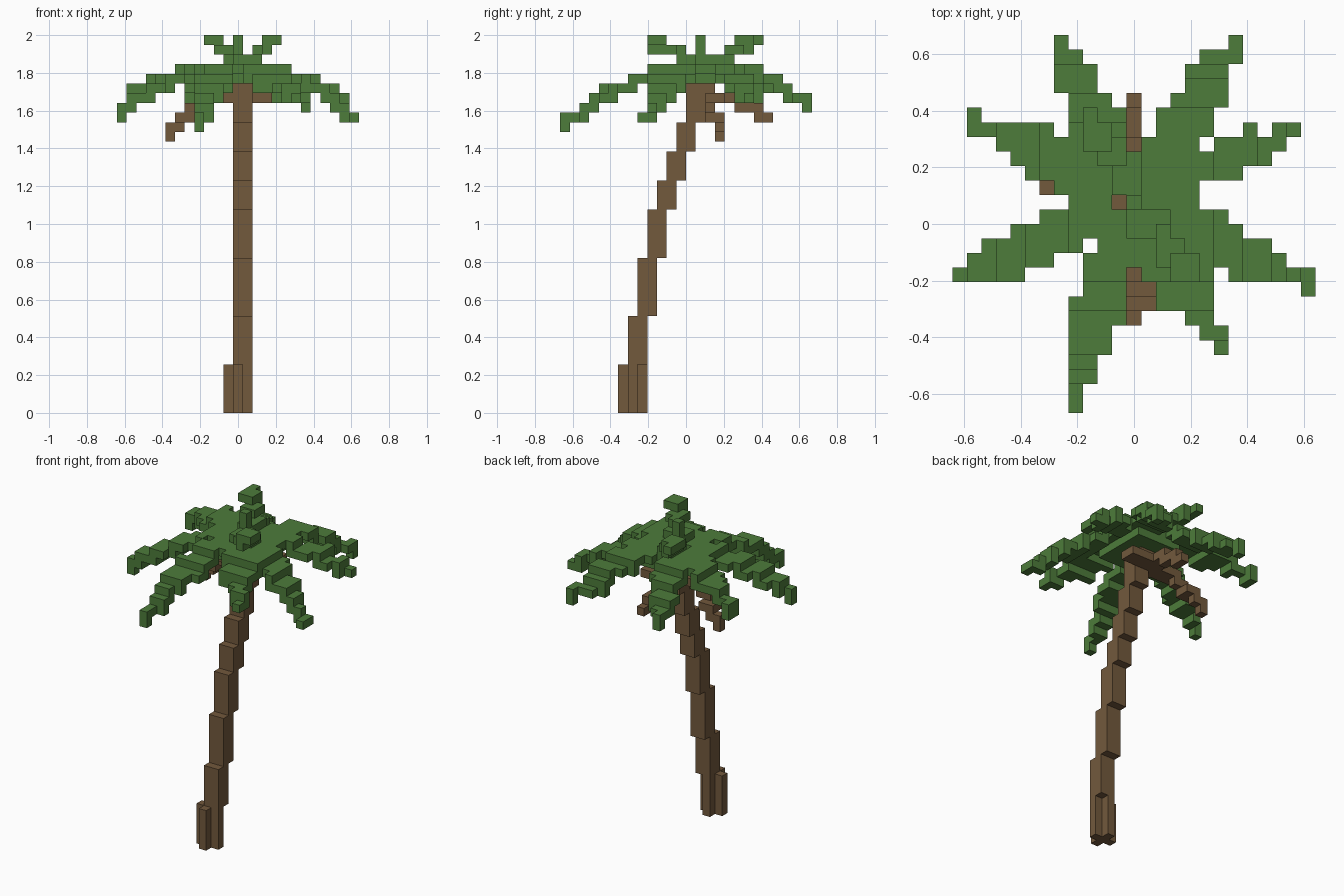
import bpy
import bmesh
from mathutils import Vector

cube = bpy.data.objects.get("Cube")
if cube:
    bpy.data.objects.remove(cube, do_unlink=True)

U = 2 / 39  # size of one block


def material(name, rgb):
    m = bpy.data.materials.new(name)
    m.use_nodes = True
    m.diffuse_color = (*rgb, 1)
    bsdf = m.node_tree.nodes["Principled BSDF"]
    bsdf.inputs["Base Color"].default_value = (*rgb, 1)
    bsdf.inputs["Roughness"].default_value = 0.9
    return m


GREEN = material("leaf green", (0.075, 0.20, 0.043))
BROWN = material("bark brown", (0.17, 0.10, 0.046))


def box(x, y, z):
    """Cells of a box, from inclusive (low, high) block ranges."""
    return {(i, j, k) for i in range(x[0], x[1] + 1)
            for j in range(y[0], y[1] + 1) for k in range(z[0], z[1] + 1)}


def build(name, cells, mat):
    """Turn block cells into one mesh that has only the outer faces."""
    bm = bmesh.new()
    corners = {}

    def vert(p):
        key = tuple(round(c * 2) for c in p)
        if key not in corners:
            corners[key] = bm.verts.new(p * U)
        return corners[key]

    for cell in cells:
        centre = Vector(cell) + Vector((0, 0.5, 0.5))
        for axis in range(3):
            for sign in (-1, 1):
                n = Vector((0, 0, 0))
                n[axis] = sign
                if tuple(int(a + b) for a, b in zip(cell, n)) in cells:
                    continue
                a = Vector((0, 0, 0))
                a[(axis + 1) % 3] = 0.5
                b = n.cross(a)
                mid = centre + n * 0.5
                bm.faces.new([vert(mid + p) for p in (-a - b, a - b, a + b, b - a)])
    mesh = bpy.data.meshes.new(name)
    bm.to_mesh(mesh)
    bm.free()
    mesh.materials.append(mat)
    ob = bpy.data.objects.new(name, mesh)
    bpy.context.collection.objects.link(ob)
    return ob


def frond(name, along, start, step, rows, tip):
    """Drooping leaf: rows of (low, high, level) stepping outward on an axis."""
    cells = set()
    for n, (lo, hi, z) in enumerate(rows):
        p = start + n * step
        below = rows[n + 1][2] if n + 1 < len(rows) else tip
        across, depth = (lo, hi), (min(z, below), z)
        cells |= box((p, p), across, depth) if along == "x" else box(across, (p, p), depth)
    build(name, cells, GREEN)


# Flared base: a plus-shaped bundle of columns
build("trunk_base", box((-1, 1), (-6, -6), (0, 4)) | box((0, 0), (-7, -5), (0, 4)), BROWN)

# Leaning trunk: each segment shifts one block backward
levels = [5, 10, 16, 21, 24, 27, 30, 32]
trunk = set()
for n, (low, high) in enumerate(zip(levels, levels[1:])):
    trunk |= box((0, 1), (n - 6, n - 5), (low, high - 1))
build("trunk", trunk, BROWN)

# Woody head under the leaves
build("trunk_head", box((-1, 1), (0, 3), (32, 32)) | box((0, 1), (0, 2), (33, 33))
      | box((2, 3), (2, 3), (32, 32)), BROWN)

# Withered hanging fronds
build("dry_frond_back", box((0, 0), (4, 5), (32, 32)) | box((0, 0), (5, 7), (31, 31))
      | box((0, 0), (7, 8), (30, 30)), BROWN)
build("dry_frond_side", box((-4, -2), (1, 2), (32, 32)) | box((-5, -4), (2, 2), (31, 31))
      | box((-6, -5), (2, 3), (30, 30)) | box((-7, -6), (3, 3), (29, 29))
      | box((-7, -7), (3, 3), (28, 28)), BROWN)

# Leaf crown, with a small gap that shows the head
crown = box((-3, 4), (-3, 4), (35, 35)) | box((-2, 3), (-2, 4), (34, 34))
crown -= {(-1, 1, 34), (-1, 1, 35), (-3, -2, 35)}
build("leaf_crown", crown, GREEN)

# Young shoots on top
build("shoot_centre", box((0, 0), (1, 1), (36, 38)), GREEN)
build("shoot_back", box((-1, 0), (2, 4), (36, 36)) | box((-2, -1), (4, 5), (37, 37))
      | box((-2, -2), (5, 6), (37, 37)) | box((-3, -2), (5, 6), (38, 38))
      | box((-3, -3), (7, 7), (38, 38)), GREEN)
build("shoot_front", box((0, 2), (-1, 0), (36, 36)) | box((2, 2), (-3, -1), (37, 37))
      | box((3, 3), (-4, -2), (37, 37)) | box((3, 4), (-4, -3), (38, 38)), GREEN)

# Eight drooping fronds
frond("frond_back_right", "y", 5, 1,
      [(-3, -1, 35), (-4, -1, 35), (-4, -1, 34), (-4, -2, 34), (-5, -3, 33),
       (-5, -3, 33), (-5, -4, 32), (-5, -5, 32)], 31)
frond("frond_back_left", "y", 5, 1,
      [(1, 4, 35), (2, 5, 35), (2, 5, 35), (3, 6, 34), (4, 6, 34),
       (4, 6, 33), (5, 7, 32), (7, 7, 32)], 31)
frond("frond_front_right", "y", -4, -1,
      [(-3, -1, 35), (-3, -1, 34), (-4, -1, 34), (-4, -1, 33), (-4, -2, 33),
       (-4, -2, 33), (-4, -3, 32), (-4, -3, 31), (-4, -4, 30), (-4, -4, 30)], 29)
frond("frond_front_left", "y", -4, -1,
      [(1, 5, 35), (2, 5, 34), (2, 5, 34), (4, 5, 33), (5, 6, 33), (6, 6, 32)], 32)
frond("frond_right_rear", "x", -4, -1,
      [(1, 5, 35), (2, 5, 35), (3, 6, 35), (3, 6, 34), (4, 6, 34),
       (5, 6, 34), (6, 6, 33), (6, 7, 33)], 32)
frond("frond_left_rear", "x", 5, 1,
      [(3, 4, 35), (3, 5, 34), (3, 5, 34), (4, 6, 34), (4, 5, 33),
       (5, 6, 33), (6, 6, 32)], 32)
frond("frond_right_fore", "x", -4, -1,
      [(-2, 0, 35), (-2, 0, 34), (-3, 0, 34), (-3, -1, 34), (-4, -1, 33),
       (-4, -2, 33), (-4, -2, 32), (-4, -3, 32), (-4, -4, 31)], 30)
frond("frond_left_fore", "x", 5, 1,
      [(-3, 0, 35), (-3, 0, 34), (-4, -1, 34), (-4, -2, 33), (-4, -2, 33),
       (-4, -3, 32), (-4, -4, 31), (-5, -4, 30)], 30)
